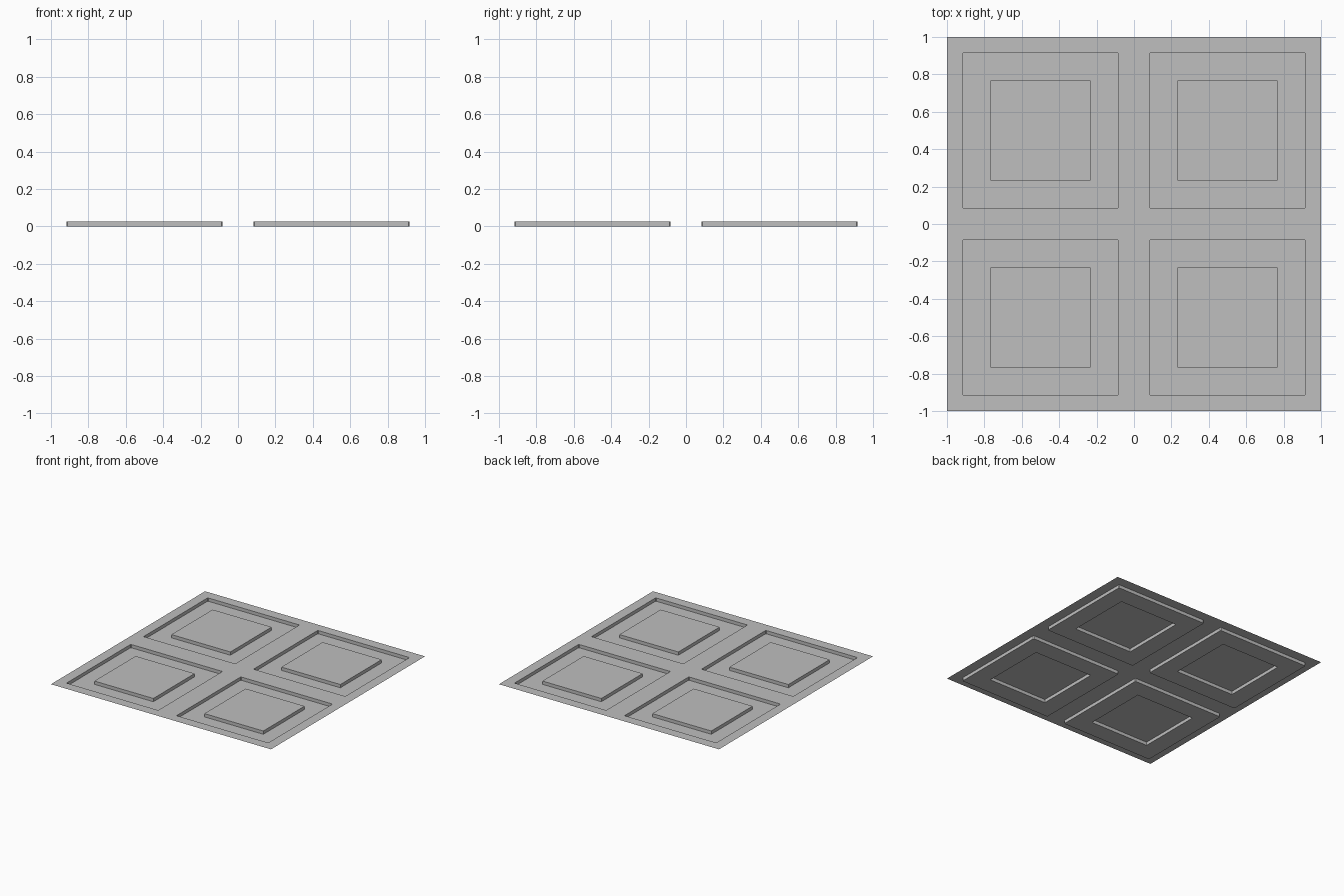
import bpy
import bmesh

cube = bpy.data.objects.get("Cube")
if cube:
    bpy.data.objects.remove(cube, do_unlink=True)

TOP = 0.027        # height of the sheet and the raised centres
MID = 0.5          # distance of each panel centre from the middle
RECESS = 0.417     # half width of a recess
RAISED = 0.268     # half width of a raised centre
CUT = 0.006        # tiny corner cut on the recess

grey = bpy.data.materials.new("light grey")
grey.use_nodes = True
colour = (0.52, 0.52, 0.52, 1)
grey.diffuse_color = colour
grey.node_tree.nodes["Principled BSDF"].inputs["Base Color"].default_value = colour


def ring(bm, half, z, cut=0):
    """Counter-clockwise square outline, with optional cut corners."""
    points = []
    for sx, sy in ((1, -1), (1, 1), (-1, 1), (-1, -1)):
        if cut:
            pair = [(sx * (half - cut), sy * half), (sx * half, sy * (half - cut))]
            points += pair if sx * sy < 0 else pair[::-1]
        else:
            points.append((sx * half, sy * half))
    return [bm.verts.new((x, y, z)) for x, y in points]


def wall(bm, outer, inner):
    """Quads joining two outlines with the same number of corners."""
    n = len(outer)
    for i in range(n):
        j = (i + 1) % n
        bm.faces.new((outer[i], outer[j], inner[j], inner[i]))


def border(bm, outer, inner):
    """Flat band from a square outline to one with cut corners."""
    for i in range(4):
        j = (i + 1) % 4
        bm.faces.new((outer[i], outer[j], inner[2 * j], inner[2 * i + 1]))
        bm.faces.new((outer[i], inner[2 * i + 1], inner[2 * i]))


def pressed_panel(name, x, y):
    """Open sheet with a square recess and a raised square centre."""
    bm = bmesh.new()
    edge = ring(bm, MID, TOP)
    lip = ring(bm, RECESS, TOP, CUT)
    foot = ring(bm, RECESS, 0, CUT)
    base = ring(bm, RAISED, 0)
    crown = ring(bm, RAISED, TOP)
    border(bm, edge, lip)
    wall(bm, lip, foot)
    # Recess floor is the same band, turned around the raised centre
    for i in range(4):
        j = (i + 1) % 4
        bm.faces.new((foot[2 * i + 1], foot[2 * j], base[j], base[i]))
        bm.faces.new((foot[2 * i], foot[2 * i + 1], base[i]))
    wall(bm, base, crown)
    bm.faces.new(crown)
    bm.normal_update()
    mesh = bpy.data.meshes.new(name)
    bm.to_mesh(mesh)
    bm.free()
    mesh.materials.append(grey)
    obj = bpy.data.objects.new(name, mesh)
    obj.location = (x, y, 0)
    bpy.context.collection.objects.link(obj)


# Four identical panels make the square tile
for side, sx in (("left", 1), ("right", -1)):
    for end, sy in (("front", -1), ("back", 1)):
        pressed_panel(f"{end}_{side}_panel", sx * MID, sy * MID)
